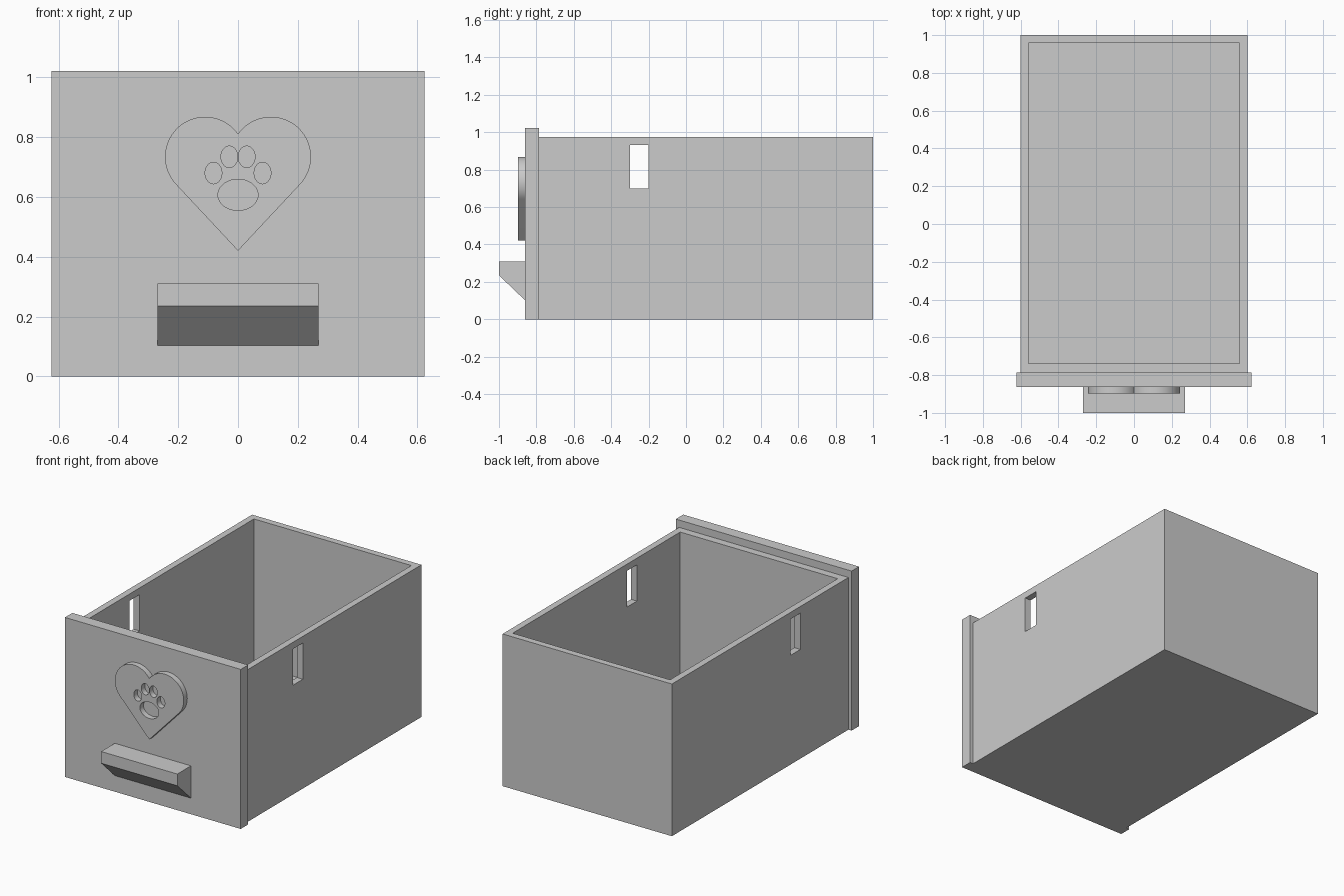
import bpy
import bmesh
from math import sin, cos, pi, hypot, acos, atan2
from mathutils import Matrix, Vector

default = bpy.data.objects.get("Cube")
if default:
    bpy.data.objects.remove(default, do_unlink=True)

GREY = (0.6, 0.6, 0.6, 1.0)
grey = bpy.data.materials.new("plain grey")
grey.use_nodes = True
grey.diffuse_color = GREY
grey.node_tree.nodes["Principled BSDF"].inputs["Base Color"].default_value = GREY


def add_object(name, mesh):
    obj = bpy.data.objects.new(name, mesh)
    bpy.context.collection.objects.link(obj)
    mesh.materials.clear()
    mesh.materials.append(grey)
    return obj


def box(name, low, high):
    """Axis-aligned box between two corners."""
    low, high = Vector(low), Vector(high)
    bm = bmesh.new()
    bmesh.ops.create_cube(bm, size=1, matrix=Matrix.Translation((low + high) / 2)
                          @ Matrix.Diagonal((*(high - low), 1)))
    mesh = bpy.data.meshes.new(name)
    bm.to_mesh(mesh)
    bm.free()
    return add_object(name, mesh)


def bake(obj):
    """Turn modifiers or a curve into a plain mesh."""
    graph = bpy.context.evaluated_depsgraph_get()
    return bpy.data.meshes.new_from_object(obj.evaluated_get(graph))


def cut(obj, cutters):
    for cutter in cutters:
        cutter.hide_render = True
        mod = obj.modifiers.new("cut", 'BOOLEAN')
        mod.operation = 'DIFFERENCE'
        mod.solver = 'EXACT'
        mod.object = cutter
    mesh = bake(obj)
    obj.modifiers.clear()
    obj.data = mesh
    for cutter in cutters:
        bpy.data.objects.remove(cutter, do_unlink=True)


def ellipse(x, z, rx, rz, start=0, end=2 * pi, steps=48):
    return [(x + rx * cos(start + (end - start) * i / steps),
             z + rz * sin(start + (end - start) * i / steps)) for i in range(steps)]


PANEL_BACK, PANEL_FRONT = -0.787, -0.862

# Open drawer body with a slot through both side walls
body = box("drawer_body", (-0.6, PANEL_BACK, 0), (0.6, 1, 0.975))
cut(body, [
    box("cavity_cutter", (-0.558, -0.738, 0.042), (0.558, 0.958, 1.2)),
    box("slot_cutter", (-0.8, -0.3, 0.7), (0.8, -0.2, 0.932)),
])

# Overhanging front panel
box("front_panel", (-0.623, PANEL_FRONT, 0), (0.623, PANEL_BACK, 1.022))

# Handle: block with a sloped underside
handle = box("handle", (-0.27, -1, 0.103), (0.27, PANEL_FRONT, 0.31))
for v in handle.data.vertices:
    if v.co.y < -0.95 and v.co.z < 0.2:
        v.co.z = 0.235

# Heart outline: two lobes joined by tangents to the bottom tip
cx, cz, r, tip = 0.11, 0.734, 0.134, 0.42
tangent = atan2(tip - cz, -cx) + acos(r / hypot(cx, tip - cz))
notch = acos(-cx / r)
right = ellipse(cx, cz, r, r, tangent - 2 * pi if tangent > pi else tangent, notch)
heart = [(0, tip)] + right + [(0, cz + (r * r - cx * cx) ** 0.5)]
heart += [(-x, z) for x, z in reversed(right)]

# Paw holes: one pad and mirrored toes
holes = [ellipse(0, 0.607, 0.067, 0.052)]
for side in (-1, 1):
    holes.append(ellipse(side * 0.029, 0.734, 0.028, 0.036))
    holes.append(ellipse(side * 0.082, 0.68, 0.028, 0.036))

# Raised heart plate
curve = bpy.data.curves.new("heart_outline", 'CURVE')
curve.dimensions = '2D'
curve.fill_mode = 'BOTH'
curve.extrude = 0.018
for loop in [heart] + holes:
    spline = curve.splines.new('POLY')
    spline.points.add(len(loop) - 1)
    for point, (x, z) in zip(spline.points, loop):
        point.co = (x, z, 0, 1)
    spline.use_cyclic_u = True
outline = bpy.data.objects.new("heart_outline", curve)
bpy.context.collection.objects.link(outline)
mesh = bake(outline)
bpy.data.objects.remove(outline, do_unlink=True)
mesh.transform(Matrix.Translation((0, PANEL_FRONT - 0.018, 0)) @ Matrix.Rotation(pi / 2, 4, 'X'))
bm = bmesh.new()
bm.from_mesh(mesh)
bmesh.ops.remove_doubles(bm, verts=bm.verts, dist=0.0001)
bmesh.ops.recalc_face_normals(bm, faces=bm.faces)
bm.to_mesh(mesh)
bm.free()
plate = add_object("heart_plate", mesh)
bpy.context.view_layer.objects.active = plate
plate.select_set(True)
bpy.ops.object.shade_smooth_by_angle(angle=pi / 6)
